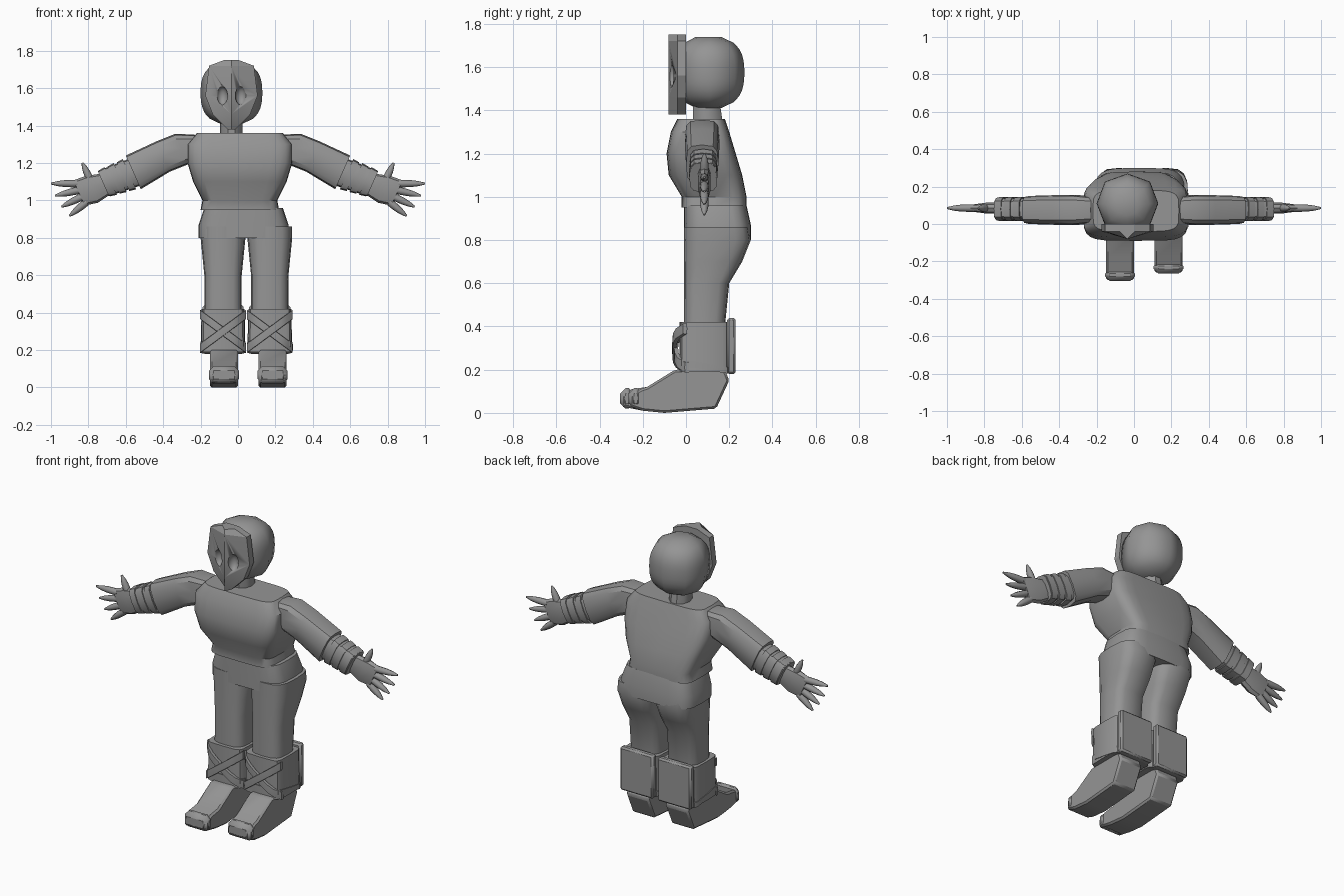
import bpy, bmesh, math
from mathutils import Vector as V

cube = bpy.data.objects.get("Cube")
if cube:
    bpy.data.objects.remove(cube)

grey = bpy.data.materials.new("plain grey")
grey.use_nodes = True
colour = (.3, .3, .3, 1)
grey.diffuse_color = colour
grey.node_tree.nodes["Principled BSDF"].inputs["Base Color"].default_value = colour

X, Y, Z = V((1, 0, 0)), V((0, 1, 0)), V((0, 0, 1))


def finish(obj, angle):
    """Give an object its colour and smooth it between sharp edges."""
    obj.data.materials.append(grey)
    bpy.ops.object.select_all(action="DESELECT")
    obj.select_set(True)
    bpy.context.view_layer.objects.active = obj
    bpy.ops.object.shade_smooth_by_angle(angle=math.radians(angle))
    return obj


def ring(centre, across, along, sides, power):
    """Rounded-box cross-section spanned by two half axes."""
    points = []
    for i in range(sides):
        turn = math.tau * i / sides
        cos, sin = math.cos(turn), math.sin(turn)
        u = math.copysign(abs(cos) ** (2 / power), cos)
        v = math.copysign(abs(sin) ** (2 / power), sin)
        points.append(centre + across * u + along * v)
    return points


def loft(name, rings, angle=35):
    """Skin a list of equal-length rings and cap both ends."""
    bm = bmesh.new()
    rows = [[bm.verts.new(point) for point in points] for points in rings]
    for low, high in zip(rows, rows[1:]):
        for i in range(len(low)):
            bm.faces.new((low[i - 1], low[i], high[i], high[i - 1]))
    bm.faces.new(rows[0])
    bm.faces.new(rows[-1])
    bmesh.ops.recalc_face_normals(bm, faces=bm.faces)
    mesh = bpy.data.meshes.new(name)
    bm.to_mesh(mesh)
    bm.free()
    obj = bpy.data.objects.new(name, mesh)
    bpy.context.collection.objects.link(obj)
    return finish(obj, angle)


def stack(name, x, rows, sides=16, power=4, angle=35):
    """Upright body from rows of height, half width, front and back."""
    return loft(name, [ring(V((x, (front + back) / 2, z)), X * half,
                            Y * (back - front) / 2, sides, power)
                       for z, half, front, back in rows], angle)


def block(name, low, high, bevel):
    """Box between two corners with chamfered edges."""
    low, high = V(low), V(high)
    bpy.ops.mesh.primitive_cube_add(size=1, location=(low + high) / 2)
    obj = bpy.context.object
    obj.name = name
    obj.data.transform(obj.matrix_basis.Diagonal((*(high - low), 1)))
    obj.modifiers.new("soft_edges", "BEVEL").width = bevel
    return finish(obj, 35)


def limb(name, side, rows, y, sides=12, power=3.5):
    """Slanted sideways body from rows of x, z, half height and half depth."""
    lean = V((side * .4, 0, .9))
    return loft(name, [ring(V((side * x, y, z)), lean * tall, Y * deep, sides, power)
                       for x, z, tall, deep in rows])


def finger(name, side, base, degrees, length):
    """Tapered finger pointing outward at an angle above level."""
    turn = math.radians(degrees)
    way = V((side * math.cos(turn), 0, math.sin(turn)))
    start = V((side * base[0], palm_y, base[1]))
    rings = []
    for i in range(5):
        t = i / 4
        radius = .02 * (1 - .75 * t ** 3)
        rings.append(ring(start + way * length * t, way.cross(Y) * radius, Y * radius, 8, 2))
    loft(name, rings, 50)


# Torso
stack("tunic", .01, [
    (.95, .21, -.02, .28), (1, .2, -.02, .28), (1.1, .25, -.08, .26), (1.2, .28, -.09, .23),
    (1.3, .28, -.07, .2), (1.36, .23, -.04, .18)], sides=24, power=5)
head_x = -.035
stack("neck", head_x, [(1.3, .06, .03, .18), (1.5, .06, .03, .15)], sides=10, power=2)

# Skull follows a rounded ball profile
skull = []
for i in range(-6, 7):
    t = i / 6.2
    swell = (1 - abs(t) ** 2.6) ** .4
    skull.append((1.575 + t * .17, .165 * swell, .1 - .15 * swell, .1 + .17 * swell))
stack("skull", head_x, skull, sides=8, power=2.2, angle=50)

# Ridged face plate tapering to the chin
face = []
for z, half in ((1.38, .02), (1.46, .1), (1.56, .14), (1.72, .12), (1.75, .04)):
    corners = ((-half, -.04), (0, -.08), (half, -.04), (half, 0), (-half, 0))
    face.append([V((head_x + x, y, z)) for x, y in corners])
mask = loft("face_mask", face, 20)

# Hollow eyes
for side in (-1, 1):
    bpy.ops.mesh.primitive_uv_sphere_add(segments=14, ring_count=8, radius=.05,
                                         location=(head_x + side * .05, -.07, 1.56))
    eye = finish(bpy.context.object, 60)
    eye.name = "eye_socket_cutter"
    eye.scale = (.6, .7, 1)
    eye.hide_render = True
    eye.hide_set(True)
    cut = mask.modifiers.new("eye_cut", "BOOLEAN")
    cut.object = eye
    cut.solver = "EXACT"

# Trousers seat
stack("trouser_seat", .03, [(.8, .24, -.01, .3), (.87, .24, -.01, .3), (.96, .21, -.01, .28)],
      sides=24)

palm_y = .085
for side, label in ((-1, "right"), (1, "left")):
    # Trouser leg
    leg_x = .045 + side * .125
    stack(label + "_trouser_leg", leg_x, [
        (.4, .1, -.01, .18), (.6, .1, -.01, .2), (.7, .11, -.01, .26), (.8, .12, -.01, .3),
        (.86, .12, -.01, .29)], power=3.2)

    # Shin guard, calf plate and tilted ankle band
    stack(label + "_shin_guard", leg_x, [(.19, .12, -.03, .2), (.42, .115, -.03, .2)], power=6)
    block(label + "_calf_plate", (leg_x - .11, .19, .18), (leg_x + .11, .23, .44), .01)
    loft(label + "_ankle_band", [
        ring(V((leg_x, palm_y, z)), X * .123, Y * .12 - Z * .02, 16, 6) for z in (.2, .23)])

    # Crossed straps bowed over the shin
    for slope, trend in ((-1, "falling"), (1, "rising")):
        strap = []
        for i in range(-4, 5):
            t = i / 4
            centre = V((leg_x + t * .122, -.05 - slope * .004 + .05 * t ** 4, .3 + slope * t * .09))
            strap.append(ring(centre, Z * .025, Y * .01, 8, 8))
        loft(f"{label}_{trend}_shin_strap", strap)

    # Boot extruded from its side outline, with a toe cap
    boot_x, toe = .055 + side * .13, -.28 - side * -.02
    outline = ((toe, .03), (toe, .08), (toe + .05, .11), (-.18, .12), (-.05, .2), (.18, .2),
               (.2, .15), (.14, .02), (-.1, 0), (-.2, .01))
    boot = loft(label + "_boot", [[V((x, y, z)) for y, z in outline]
                                  for x in (boot_x - .075, boot_x + .075)])
    boot.modifiers.new("soft_edges", "BEVEL").width = .01
    block(label + "_toe_cap", (boot_x - .08, toe - .005, .02), (boot_x + .08, toe + .06, .115), .025)

    # Sleeve with a wide cuff
    limb(label + "_sleeve", side, [
        (.2, 1.28, .08, .07), (.3, 1.275, .09, .08), (.4, 1.235, .09, .08),
        (.56, 1.15, .1, .075)], y=.075)

    # Forearm and its slanted wrappings
    limb(label + "_forearm", side, [(.5, 1.17, .08, .06), (.72, 1.09, .075, .06)], y=.08)
    for i in range(3):
        x, z = .58 + i * .05, 1.14 - i * .018
        limb(f"{label}_wrist_wrap_{i + 1}", side, [
            (x, z, .09 - i * .004, .065), (x + .035, z - .013, .085 - i * .004, .065)], y=.08)

    # Hand with fanned fingers
    limb(label + "_palm", side, [
        (.7, 1.09, .06, .03), (.78, 1.06, .08, .03), (.85, 1.04, .075, .02)],
        y=palm_y, sides=10, power=2.6)
    finger(label + "_thumb", side, (.79, 1.11), 65, .1)
    for i, kind in enumerate(("index", "middle", "ring", "little")):
        base = (.855 - i * .015, 1.09 - i * .033)
        finger(f"{label}_{kind}_finger", side, base, i * -13, .145 - i * i * .003)
